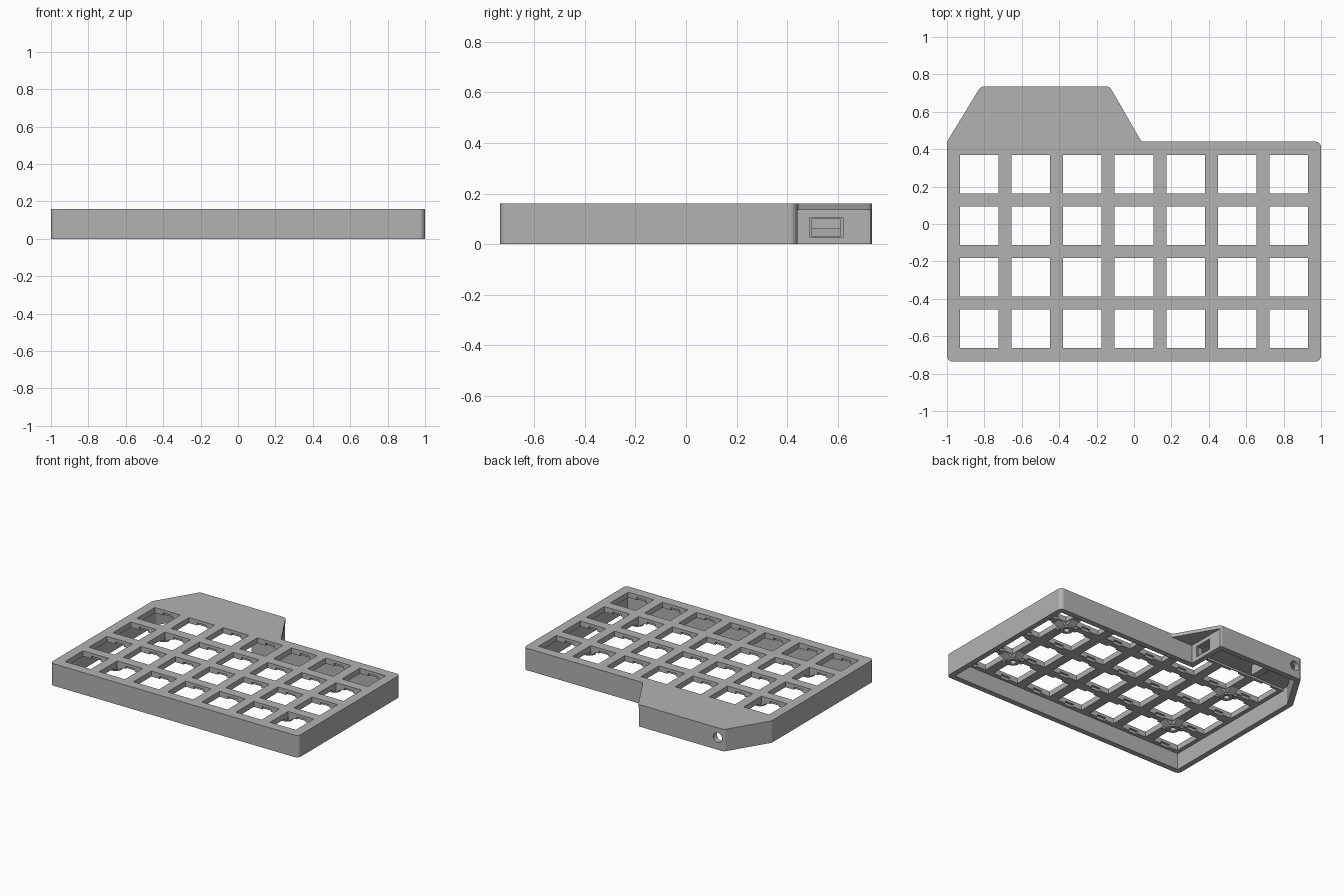
import bpy, bmesh, math
from mathutils import Vector

if "Cube" in bpy.data.objects:
    bpy.data.objects.remove(bpy.data.objects["Cube"], do_unlink=True)

grey = bpy.data.materials.new("grey plastic")
grey.use_nodes = True
grey.diffuse_color = (0.45, 0.45, 0.45, 1)
grey.node_tree.nodes["Principled BSDF"].inputs["Base Color"].default_value = grey.diffuse_color

HEIGHT, ROOF, PLATE, WALL = 0.16, 0.135, 0.12, 0.04
PITCH, KEY = 0.2755, 0.206
COLS = [(i - 3) * PITCH for i in range(7)]
ROWS = [0.267 - i * PITCH for i in range(4)]


def finish(name, bm):
    bmesh.ops.recalc_face_normals(bm, faces=bm.faces)
    mesh = bpy.data.meshes.new(name)
    bm.to_mesh(mesh)
    bm.free()
    mesh.materials.append(grey)
    obj = bpy.data.objects.new(name, mesh)
    bpy.context.collection.objects.link(obj)
    return obj


def rounded(corners, steps=6):
    """Fillet each (x, y, radius) corner of an outline."""
    points = []
    for i, (x, y, r) in enumerate(corners):
        p = Vector((x, y))
        a = (Vector(corners[i - 1][:2]) - p).normalized()
        b = (Vector(corners[(i + 1) % len(corners)][:2]) - p).normalized()
        if r == 0:
            points.append(p)
            continue
        half = a.angle(b) / 2
        centre = p + (a + b).normalized() * r / math.sin(half)
        start = p + a * r / math.tan(half) - centre
        end = p + b * r / math.tan(half) - centre
        for k in range(steps + 1):
            t = k / steps
            points.append(centre + (start * (1 - t) + end * t).normalized() * r)
    return points


def prism(name, points, z0, z1):
    bm = bmesh.new()
    face = bm.faces.new([bm.verts.new((p[0], p[1], z0)) for p in points])
    out = bmesh.ops.extrude_face_region(bm, geom=[face])
    bmesh.ops.translate(bm, vec=(0, 0, z1 - z0),
                        verts=[v for v in out["geom"] if isinstance(v, bmesh.types.BMVert)])
    return finish(name, bm)


def boxes(name, spans, taper=(1, 1)):
    """One mesh of boxes given as (low, high); taper narrows the lower end."""
    bm = bmesh.new()
    for lo, hi in spans:
        lo, hi = Vector(lo), Vector(hi)
        for v in bmesh.ops.create_cube(bm, size=1)["verts"]:
            if v.co.z < 0:
                v.co.x *= taper[0]
                v.co.y *= taper[1]
            v.co = (lo + hi) / 2 + v.co * (hi - lo)
    return finish(name, bm)


def cylinder(name, radius, centre, depth, axis="Z"):
    bm = bmesh.new()
    bmesh.ops.create_cone(bm, cap_ends=True, segments=32, radius1=radius,
                          radius2=radius, depth=depth)
    obj = finish(name, bm)
    if axis == "Y":
        obj.rotation_euler.x = math.pi / 2
    obj.location = centre
    return obj


def combine(target, others, operation="DIFFERENCE"):
    """Apply booleans to the target and drop the helper objects."""
    for other in others:
        other.hide_render = True
        mod = target.modifiers.new("cut", "BOOLEAN")
        mod.operation, mod.solver, mod.object = operation, "EXACT", other
        bpy.context.view_layer.update()
        graph = bpy.context.evaluated_depsgraph_get()
        mesh = bpy.data.meshes.new_from_object(target.evaluated_get(graph))
        target.modifiers.clear()
        target.data = mesh
        bpy.data.objects.remove(other, do_unlink=True)


# Case shell: outline with the electronics bay at the back
case = prism("case", rounded([
    (-1, -0.735, 0.03), (1, -0.735, 0.03), (1, 0.44, 0.03), (0.04, 0.44, 0.02),
    (-0.13, 0.735, 0.03), (-0.82, 0.735, 0.03), (-1, 0.44, 0.02)]), 0, HEIGHT)

inner = 1 - WALL
combine(case, [
    # Overhanging roof beside the bay
    boxes("overhang_cut", [((-0.13, 0.44, -1), (0.3, 1, ROOF))]),
    # Open underside of the key area and bay
    boxes("key_cavity", [((-inner, -0.735 + WALL, -1), (inner, 0.44 - WALL, PLATE))]),
    prism("bay_cavity", [(-inner, 0.39), (-0.17, 0.39), (-0.17, 0.695),
                         (-0.80, 0.695), (-inner, 0.43)], -1, ROOF),
    # Key openings, with clip notches under the top skin
    boxes("key_holes", [((x - KEY / 2, y - KEY / 2, -1), (x + KEY / 2, y + KEY / 2, 1))
                        for x in COLS for y in ROWS]),
    boxes("clip_notches", [((x - 0.036, y - 0.118, -1), (x + 0.036, y + 0.118, 0.139))
                           for x in COLS for y in ROWS]),
    # Cable port with a shallow recess, and the round jack hole
    boxes("port_recess", [((-0.14, 0.487, 0.027), (-0.1, 0.62, 0.105))]),
    boxes("port_hole", [((-0.2, 0.497, 0.03), (-0.1, 0.61, 0.1))]),
    cylinder("jack_hole", 0.036, (-0.77, 0.72, 0.088), 0.2, "Y"),
])

# Screw posts with flared ribs under the plate
for side, x in (("right", -2.5 * PITCH), ("left", 2.5 * PITCH)):
    for end, row in (("back", 0), ("front", 2)):
        y = ROWS[row] - PITCH / 2
        post = cylinder(f"screw_post_{end}_{side}", 0.045, (x, y, 0.107), 0.046)
        combine(post, [
            boxes("rib_x", [((x - 0.09, y - 0.03, 0.092), (x + 0.09, y + 0.03, 0.124))], (0.45, 1)),
            boxes("rib_y", [((x - 0.03, y - 0.09, 0.092), (x + 0.03, y + 0.09, 0.124))], (1, 0.45)),
        ], "UNION")
        combine(post, [cylinder("bore", 0.02, (x, y, 0.09), 0.06)])

# Board stop hanging from the bay roof
boxes("board_stop", [((-0.65, 0.49, 0.06), (-0.6, 0.62, ROOF + 0.005))])
